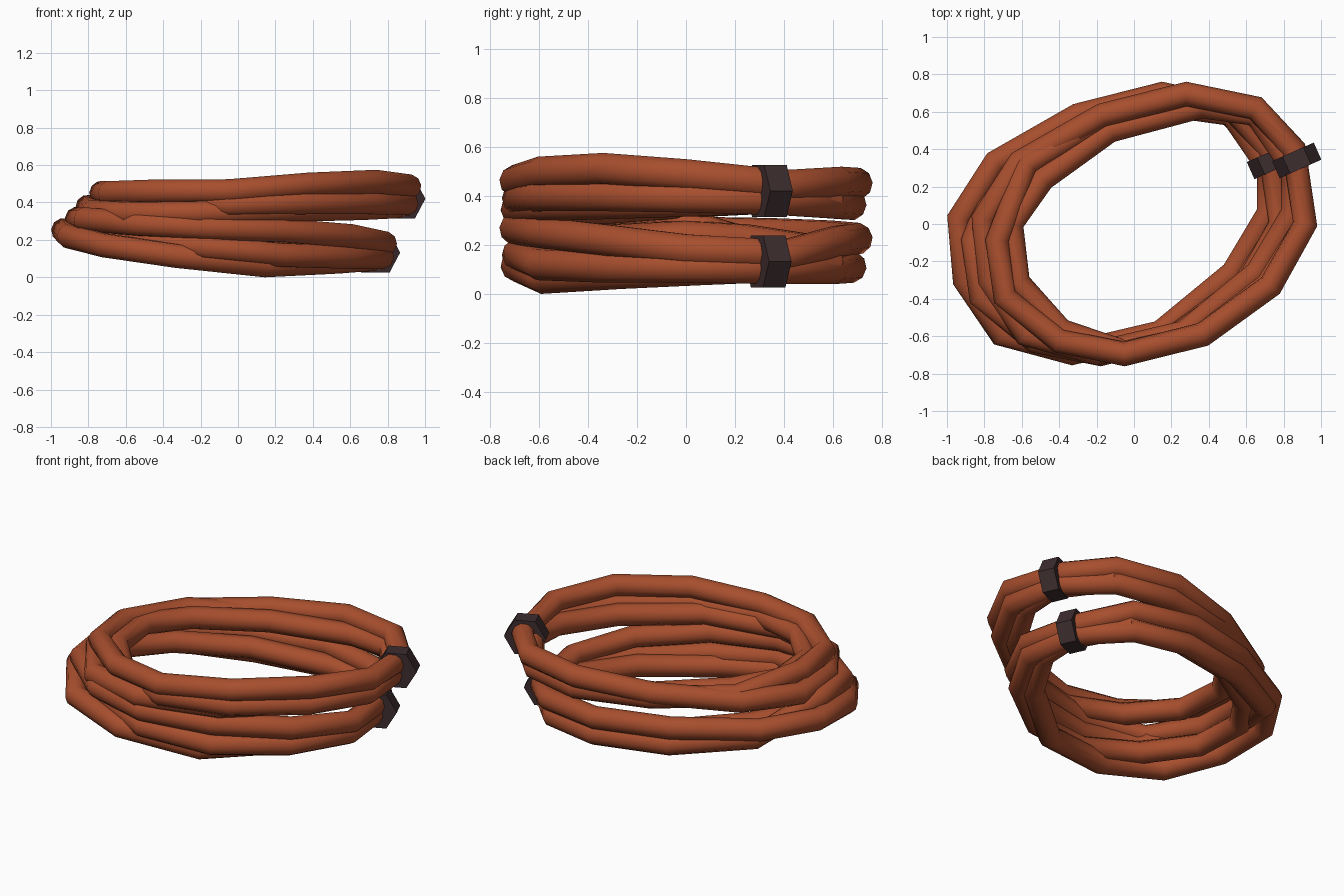
import bpy, math
from mathutils import Matrix

if "Cube" in bpy.data.objects:
    bpy.data.objects.remove(bpy.data.objects["Cube"])

def material(name, rgb):
    m = bpy.data.materials.new(name)
    m.diffuse_color = (*rgb, 1)
    m.use_nodes = True
    m.node_tree.nodes["Principled BSDF"].inputs["Base Color"].default_value = m.diffuse_color
    return m

rust = material("rust_orange", (0.39, 0.077, 0.027))
dark = material("dark_brown", (0.048, 0.026, 0.028))

# Three-turn closed hose path: x, y, z in lower coil, z in upper coil
PATH = [
    # outer top turn
    (-.73, -.09, .313, .45), (-.69, -.39, .31, .45), (-.40, -.625, .285, .46),
    (-.05, -.695, .265, .46), (.37, -.59, .25, .495), (.73, -.33, .22, .51),
    (.915, 0, .18, .485), (.855, .40, .157, .442), (.65, .62, .215, .455),
    (.28, .695, .225, .45), (-.17, .58, .235, .42), (-.61, .33, .245, .39),
    # inner bottom turn
    (-.805, .03, .25, .375), (-.775, -.30, .22, .35), (-.58, -.59, .17, .34),
    (-.20, -.69, .115, .345), (.27, -.58, .065, .36), (.66, -.26, .085, .37),
    (.85, .06, .10, .38), (.85, .30, .11, .39), (.65, .585, .13, .385),
    (.36, .63, .14, .375), (-.13, .50, .18, .38), (-.49, .24, .22, .405),
    # outer bottom turn
    (-.655, 0, .235, .415), (-.62, -.31, .22, .41), (-.39, -.57, .20, .405),
    (-.05, -.685, .16, .39), (.36, -.59, .12, .40), (.71, -.32, .11, .40),
    (.90, 0, .11, .395), (.852, .37, .105, .385), (.63, .60, .105, .37),
    (.30, .67, .11, .365), (-.15, .57, .125, .385), (-.57, .32, .18, .41),
]

def hose_coil(name, points):
    cu = bpy.data.curves.new(name, 'CURVE')
    cu.dimensions = '3D'
    cu.bevel_depth = 0.066
    cu.bevel_resolution = 3
    sp = cu.splines.new('POLY')
    sp.points.add(len(points) - 1)
    for p, co in zip(sp.points, points):
        p.co = (*co, 1)
    sp.use_cyclic_u = True
    ob = bpy.data.objects.new(name, cu)
    bpy.context.collection.objects.link(ob)
    bpy.ops.object.select_all(action='DESELECT')
    ob.select_set(True)
    bpy.context.view_layer.objects.active = ob
    bpy.ops.object.convert(target='MESH')
    ob = bpy.context.object
    ob.name = name
    ob.data.materials.clear()
    ob.data.materials.append(rust)
    bpy.ops.object.shade_smooth_by_angle(angle=math.radians(40))

def hex_tie(name, loc):
    # Six-sided clamp: corners point outward, flats on top and bottom
    bpy.ops.mesh.primitive_cylinder_add(vertices=6, radius=0.122, depth=0.10)
    ob = bpy.context.object
    ob.name = name
    ob.data.transform(Matrix.Rotation(math.radians(30), 4, 'Z'))
    # Make sure a corner lies on the x axis
    if max(v.co.x for v in ob.data.vertices) < 0.121:
        ob.data.transform(Matrix.Rotation(math.radians(30), 4, 'Z'))
    ob.data.transform(Matrix.Rotation(math.radians(24), 4, 'Z')
                      @ Matrix.Rotation(math.radians(90), 4, 'X'))
    ob.location = loc
    ob.data.materials.append(dark)

# Lower and upper coils with their ties
hose_coil("lower_hose_coil", [(x - .13, y, z) for x, y, z, _ in PATH])
hose_coil("upper_hose_coil", [(x, y, z) for x, y, _, z in PATH])
hex_tie("lower_tie", (.735, .335, .132))
hex_tie("upper_tie", (.870, .34, .42))
